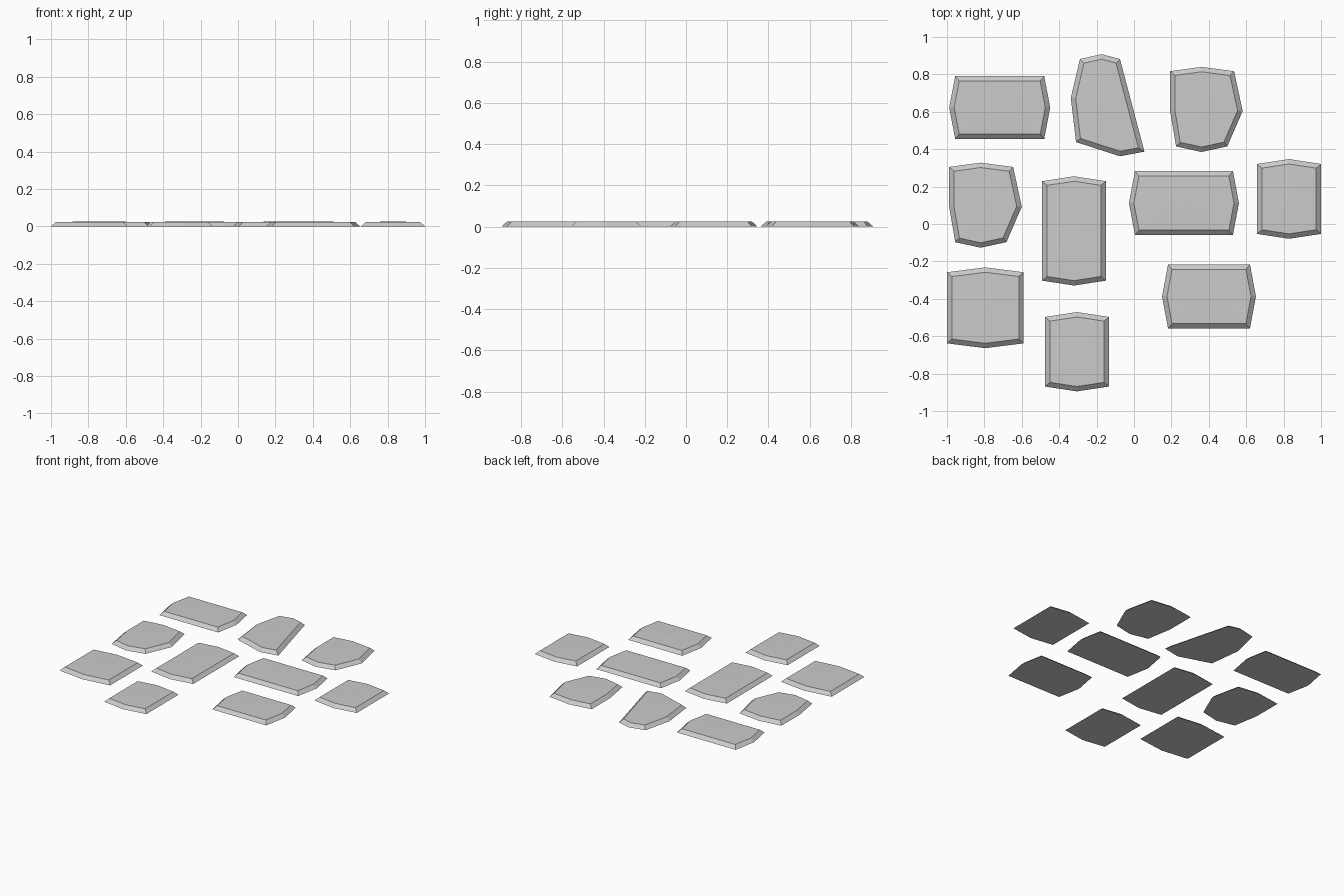
import bpy
from mathutils import Vector

if "Cube" in bpy.data.objects:
    bpy.data.objects.remove(bpy.data.objects["Cube"])

INSET, EDGE_Z, CROWN_Z = 0.026, 0.0235, 0.0255


def inset_ring(pts, d):
    # Mitred inset of a clockwise outline
    n, out = len(pts), []
    for i in range(n):
        p = pts[i]
        a = (p - pts[i - 1]).normalized()
        b = (pts[(i + 1) % n] - p).normalized()
        na, nb = Vector((a.y, -a.x)), Vector((b.y, -b.x))
        out.append(p + (na + nb) * (d / (1 + na.dot(nb))))
    return out


def stone(name, outline):
    base = [Vector(p) for p in outline]
    base.reverse()          # work counter-clockwise for outward normals
    top = inset_ring(base[::-1], INSET)[::-1]
    n = len(base)
    c = sum(top, Vector((0, 0))) / n
    verts = [(p.x, p.y, 0) for p in base] + [(p.x, p.y, EDGE_Z) for p in top]
    verts.append((c.x, c.y, CROWN_Z))
    faces = [tuple(range(n - 1, -1, -1))]
    for i in range(n):
        j = (i + 1) % n
        faces += [(i, j, n + j, n + i), (n + i, n + j, 2 * n)]
    mesh = bpy.data.meshes.new(name)
    mesh.from_pydata(verts, [], faces)
    mesh.update()
    bpy.context.collection.objects.link(bpy.data.objects.new(name, mesh))


def wide(cx, cy, w, h, b=0.032):
    # Brick with pointed left and right ends
    return [(cx - w, cy + h), (cx + w, cy + h), (cx + w + b, cy),
            (cx + w, cy - h), (cx - w, cy - h), (cx - w - b, cy)]


def tall(cx, cy, w, h, b=0.026):
    # Brick with pointed front and back ends
    return [(cx - w, cy + h), (cx, cy + h + b), (cx + w, cy + h),
            (cx + w, cy - h), (cx, cy - h - b), (cx - w, cy - h)]


def shield(cx, cy):
    # Eight-sided stone tapering to the front
    pts = [(-.168, .208), (0, .231), (.174, .208), (.220, -.005), (.138, -.194),
           (0, -.224), (-.136, -.194), (-.168, -.005)]
    return [(cx + x, cy + y) for x, y in pts]


# Wide bricks
for i, a in enumerate([(-.718, .623, .238, .168), (.267, .112, .262, .171),
                       (.401, -.387, .219, .171)]):
    stone(f"wide_paving_stone_{i + 1}", wide(*a))

# Tall bricks
for i, a in enumerate([(-.321, -.037, .17, .266), (.829, .134, .171, .187),
                       (-.795, -.448, .205, .19), (-.305, -.683, .171, .186)]):
    stone(f"tall_paving_stone_{i + 1}", tall(*a))

# Shield-shaped stones
for i, a in enumerate([(.361, .609), (-.82, .097)]):
    stone(f"shield_paving_stone_{i + 1}", shield(*a))

# Slanted stone
stone("slanted_paving_stone", [(-.289, .882), (-.173, .908), (-.075, .882), (.056, .387),
                               (-.075, .362), (-.31, .438), (-.338, .674)])
